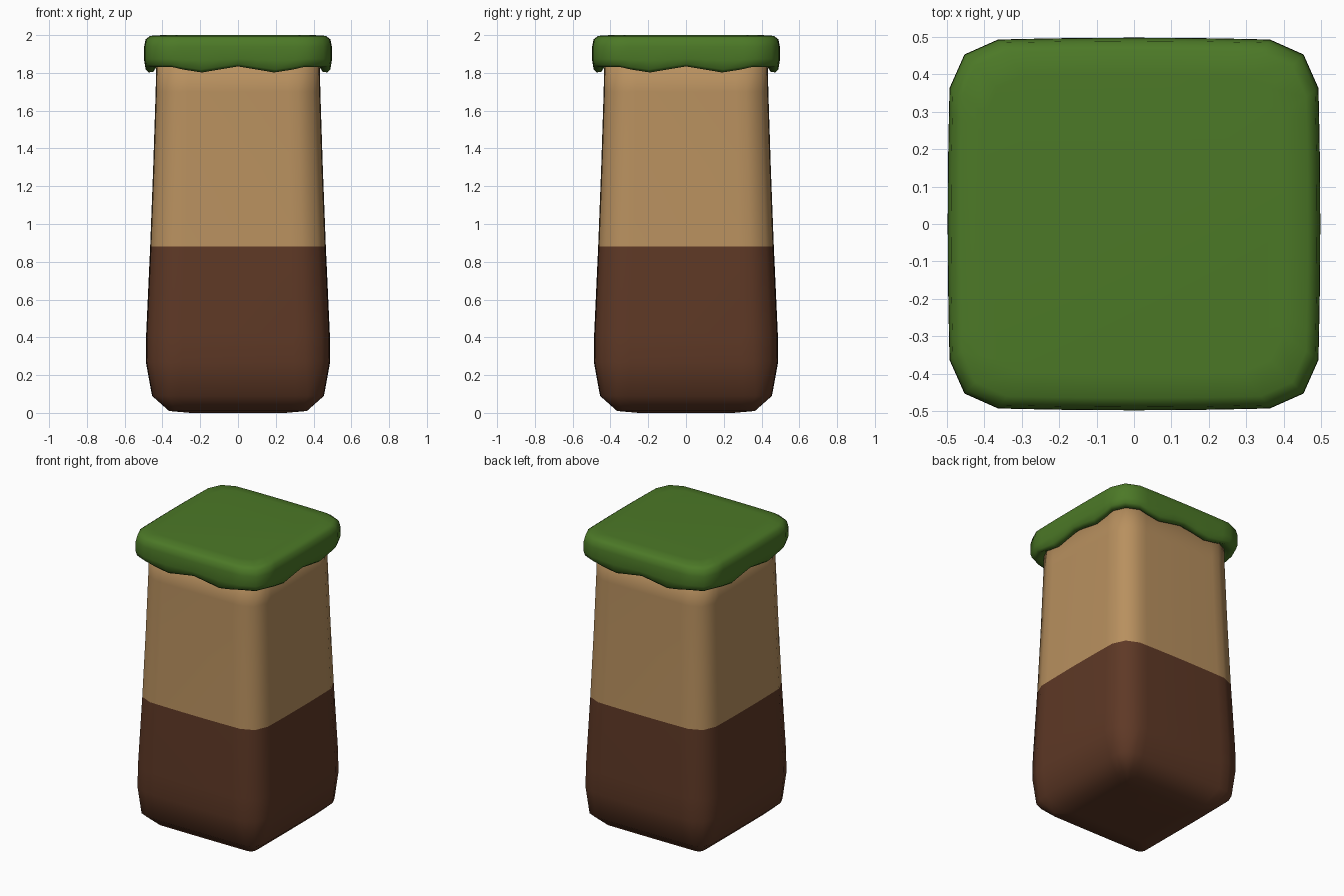
import bpy, bmesh, math

if "Cube" in bpy.data.objects:
    bpy.data.objects.remove(bpy.data.objects["Cube"])


def material(name, rgb):
    m = bpy.data.materials.new(name)
    m.diffuse_color = (*rgb, 1)
    m.use_nodes = True
    m.node_tree.nodes["Principled BSDF"].inputs["Base Color"].default_value = m.diffuse_color
    return m


soil = material("dark brown soil", (0.112, 0.040, 0.019))
sand = material("tan earth", (0.480, 0.280, 0.114))
grass = material("grass green", (0.072, 0.190, 0.020))


def outline(half, r):
    """Rounded square: (x, y, position along side) with corner roundness r."""
    e, c = 1 - 0.27 * r, 1 - 0.09 * r
    side = [(u, 1 - 0.01 * r * (u / e) ** 2) for u in
            [e * k for k in (-1, -0.83, -0.55, -0.27, 0, 0.27, 0.55, 0.83, 1)]]
    side.append((c, c))
    pts = []
    for q in range(4):
        ca, sa = math.cos(q * math.pi / 2), math.sin(q * math.pi / 2)
        for u, d in side:
            # side facing -y, turned a quarter each time
            pts.append((half * (u * ca + d * sa), half * (u * sa - d * ca), u))
    return pts


def loft(name, rings, mats, rule):
    """rings: (half width, z, corner roundness, wave weight)"""
    bm = bmesh.new()
    loops = []
    for half, z, r, w in rings:
        loops.append([bm.verts.new((x, y, z + w * 0.016 * math.cos(5 * math.pi * u * 0.49)))
                      for x, y, u in outline(half, r)])
    n = len(loops[0])
    for a, b in zip(loops, loops[1:]):
        for i in range(n):
            j = (i + 1) % n
            bm.faces.new((a[i], a[j], b[j], b[i]))
    bm.faces.new(loops[0][::-1])
    bm.faces.new(loops[-1])
    bmesh.ops.recalc_face_normals(bm, faces=bm.faces)
    for f in bm.faces:
        f.smooth = True
        f.material_index = rule(f.calc_center_median().z)
    me = bpy.data.meshes.new(name)
    bm.to_mesh(me)
    bm.free()
    for m in mats:
        me.materials.append(m)
    ob = bpy.data.objects.new(name, me)
    bpy.context.collection.objects.link(ob)
    return ob


# Tapered earth pillar, soil below and tan above
loft("earth_pillar", [
    (0.25, 0.0, 0.3, 0), (0.365, 0.01, 0.35, 0), (0.455, 0.09, 0.7, 0),
    (0.488, 0.27, 1, 0), (0.486, 0.42, 1, 0), (0.465, 0.88, 1, 0),
    (0.449, 1.3, 1, 0), (0.436, 1.7, 1, 0), (0.432, 1.9, 1, 0)],
    [soil, sand], lambda z: 0 if z < 0.88 else 1)

# Grass cap with wavy hanging rim
loft("grass_cap", [
    (0.42, 1.855, 1, 0.3), (0.45, 1.822, 1, 1), (0.475, 1.818, 1, 1),
    (0.490, 1.832, 1, 0.9), (0.498, 1.87, 1, 0.3), (0.497, 1.94, 1, 0),
    (0.489, 1.978, 1, 0), (0.465, 1.996, 1, 0), (0.40, 2.0, 1, 0)],
    [grass], lambda z: 0)
